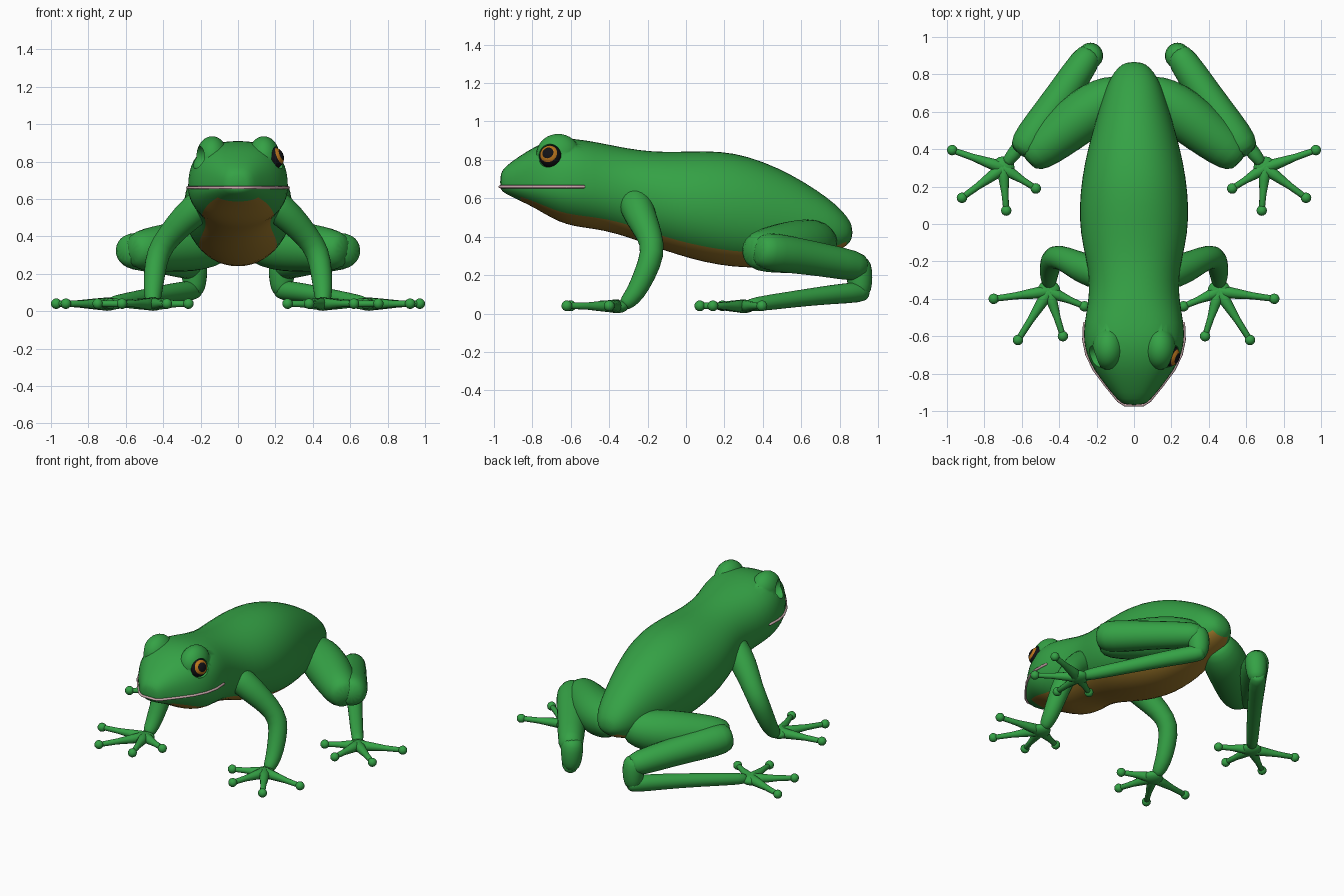
import bpy, bmesh, math
from mathutils import Vector, Matrix

if "Cube" in bpy.data.objects:
    bpy.data.objects.remove(bpy.data.objects["Cube"])


def material(name, rgb):
    m = bpy.data.materials.new(name)
    m.diffuse_color = (*rgb, 1)
    m.use_nodes = True
    m.node_tree.nodes["Principled BSDF"].inputs["Base Color"].default_value = m.diffuse_color
    return m


GREEN = material("skin_green", (0.035, 0.36, 0.06))
TAN = material("belly_tan", (0.36, 0.2, 0.025))
ORANGE = material("iris_orange", (0.5, 0.18, 0.012))
BLACK = material("pupil_black", (0.006, 0.006, 0.008))
PINK = material("lip_pink", (0.6, 0.4, 0.42))


def make(name, bm, mats, mirror=False, subdiv=0):
    bmesh.ops.recalc_face_normals(bm, faces=bm.faces)
    for f in bm.faces:
        f.smooth = True
    me = bpy.data.meshes.new(name)
    bm.to_mesh(me)
    bm.free()
    ob = bpy.data.objects.new(name, me)
    bpy.context.collection.objects.link(ob)
    for m in mats:
        me.materials.append(m)
    if mirror:
        ob.modifiers.new("mirror", 'MIRROR').use_mirror_merge = False
    if subdiv:
        s = ob.modifiers.new("smooth", 'SUBSURF')
        s.levels = s.render_levels = subdiv
    return ob


def loft(bm, rings):
    vs = [[bm.verts.new(p) for p in r] for r in rings]
    n = len(vs[0])
    for a, b in zip(vs, vs[1:]):
        for i in range(n):
            j = (i + 1) % n
            bm.faces.new((a[i], a[j], b[j], b[i]))
    bm.faces.new(vs[0])
    bm.faces.new(vs[-1])


def tube(bm, pts, sides=12, cap=0.6):
    # round limb through (x, y, z, radius) points with rounded ends
    P = [(Vector(p[:3]), p[3]) for p in pts]
    d0 = (P[0][0] - P[1][0]).normalized()
    d1 = (P[-1][0] - P[-2][0]).normalized()
    P = ([(P[0][0] + d0 * P[0][1] * cap, P[0][1] * 0.65)] + P +
         [(P[-1][0] + d1 * P[-1][1] * cap, P[-1][1] * 0.65)])
    n, rings = Vector((0.13, 0.21, 0.97)), []
    for i, (c, r) in enumerate(P):
        t = (P[min(i + 1, len(P) - 1)][0] - P[max(i - 1, 0)][0]).normalized()
        n = (n - t * n.dot(t)).normalized()
        b = t.cross(n)
        rings.append([c + (n * math.cos(a) + b * math.sin(a)) * r
                      for a in (2 * math.pi * k / sides for k in range(sides))])
    loft(bm, rings)


def ball(bm, c, r, seg=16, rot=None):
    r = (r, r, r) if isinstance(r, float) else r
    m = Matrix.Translation(c) @ (rot or Matrix()) @ Matrix.Diagonal((*r, 1))
    bmesh.ops.create_uvsphere(bm, u_segments=seg, v_segments=seg * 3 // 4, radius=1, matrix=m)


# body and head: y, half width, height of widest point, top, bottom
BODY = [(-0.968, 0.05, 0.68, 0.725, 0.645), (-0.945, 0.085, 0.67, 0.765, 0.625),
        (-0.86, 0.155, 0.665, 0.825, 0.585), (-0.78, 0.215, 0.665, 0.875, 0.545),
        (-0.70, 0.255, 0.665, 0.905, 0.495), (-0.62, 0.272, 0.665, 0.915, 0.46),
        (-0.53, 0.268, 0.66, 0.905, 0.445), (-0.42, 0.247, 0.65, 0.885, 0.43),
        (-0.30, 0.238, 0.63, 0.86, 0.395), (-0.18, 0.26, 0.60, 0.845, 0.35),
        (-0.05, 0.29, 0.57, 0.843, 0.305), (0.10, 0.295, 0.55, 0.85, 0.263),
        (0.25, 0.28, 0.535, 0.84, 0.238), (0.40, 0.25, 0.51, 0.795, 0.235),
        (0.55, 0.207, 0.48, 0.725, 0.25), (0.68, 0.168, 0.45, 0.645, 0.28),
        (0.78, 0.13, 0.435, 0.57, 0.315), (0.84, 0.085, 0.425, 0.505, 0.355),
        (0.867, 0.04, 0.42, 0.455, 0.39)]
bm = bmesh.new()
rings = []
for y, w, zc, top, bot in BODY:
    ring = []
    for k in range(24):
        a = 2 * math.pi * k / 24
        c, s = math.cos(a), math.sin(a)
        e = 0.8 if (s > 0 and y < -0.5) else 0.95
        x = math.copysign(abs(c) ** e, c) * w
        z = math.copysign(abs(s) ** e, s) * (top - zc if s > 0 else zc - bot)
        ring.append((x, y, zc + z))
    rings.append(ring)
loft(bm, rings)
for f in bm.faces:
    if len(f.verts) == 4:
        c = f.calc_center_median()
        row = min(BODY, key=lambda r: abs(r[0] - c.y))
        ang = math.atan2(abs(c.x) / row[1], (row[2] - c.z) / (row[2] - row[4]))
        if ang < math.radians(46) and -0.83 < c.y < 0.83:
            f.material_index = 1
body = make("body", bm, [GREEN, TAN], subdiv=1)

# brow bulges are merged on, then both eye sockets are hollowed out
helpers = []
for name, op, c, r in (("brow_bulges", 'UNION', (0.138, -0.665, 0.825), (0.085, 0.115, 0.11)),
                       ("socket_cutter", 'DIFFERENCE', (0.208, -0.71, 0.82), 0.062)):
    bm = bmesh.new()
    for s in (-1, 1):
        ball(bm, (s * c[0], c[1], c[2]), r, 24)
    h = make(name, bm, [GREEN])
    h.hide_render = True
    helpers.append(h)
    b = body.modifiers.new(name, 'BOOLEAN')
    b.operation, b.object, b.solver = op, h, 'EXACT'
bpy.ops.object.select_all(action='DESELECT')
body.select_set(True)
bpy.context.view_layer.objects.active = body
bpy.ops.object.convert(target='MESH')
bpy.ops.object.shade_smooth_by_angle(angle=math.radians(50))
for h in helpers:
    bpy.data.objects.remove(h)

# single eye on the +x side, coloured in rings around its axis
bm = bmesh.new()
axis, centre = Vector((0.87, -0.3, 0.36)).normalized(), Vector((0.186, -0.703, 0.817))
bmesh.ops.create_uvsphere(bm, u_segments=28, v_segments=18, radius=0.06,
                          matrix=Matrix.Translation(centre) @ axis.to_track_quat('Z', 'Y').to_matrix().to_4x4())
for f in bm.faces:
    ang = math.degrees((f.calc_center_median() - centre).angle(axis))
    f.material_index = 0 if ang < 30 or ang > 50 else 1
make("eye", bm, [BLACK, ORANGE])

# mouth line follows the widest contour of the head
bm = bmesh.new()
side = [(w * 0.99, y, 0.66) for y, w, *_ in BODY[:7]]
path = [(-x, y, z, 0.008) for x, y, z in reversed(side)] + [(x, y, z, 0.008) for x, y, z in side]
tube(bm, path, 8)
make("mouth_line", bm, [PINK])

# legs as mirrored tubes
LEGS = {
    "front_leg": [(0.17, -0.27, 0.59, 0.095), (0.28, -0.235, 0.50, 0.085),
                  (0.37, -0.185, 0.40, 0.068), (0.43, -0.17, 0.315, 0.066),
                  (0.447, -0.215, 0.2, 0.06), (0.455, -0.265, 0.10, 0.052),
                  (0.455, -0.31, 0.055, 0.042)],
    "thigh": [(0.10, 0.69, 0.37, 0.12), (0.20, 0.63, 0.355, 0.145),
              (0.32, 0.545, 0.345, 0.142), (0.43, 0.455, 0.335, 0.128),
              (0.525, 0.38, 0.325, 0.112)],
    "shank": [(0.57, 0.415, 0.325, 0.105), (0.50, 0.52, 0.31, 0.102),
              (0.37, 0.71, 0.28, 0.09), (0.25, 0.89, 0.245, 0.085)],
    "heel": [(0.235, 0.895, 0.25, 0.075), (0.232, 0.905, 0.18, 0.07),
             (0.235, 0.905, 0.12, 0.062)],
    "rear_foot_bone": [(0.235, 0.915, 0.112, 0.058), (0.35, 0.76, 0.1, 0.052),
                       (0.50, 0.56, 0.075, 0.044), (0.67, 0.34, 0.045, 0.04)],
}
for name, pts in LEGS.items():
    bm = bmesh.new()
    tube(bm, pts)
    make(name, bm, [GREEN], mirror=True, subdiv=1)

# feet: flattened palm, tapered toes, round toe pads
FEET = {
    "front_foot": ((0.455, -0.36), [(0.75, -0.40), (0.62, -0.62), (0.38, -0.60), (0.265, -0.44)]),
    "rear_foot": ((0.70, 0.30), [(0.972, 0.395), (0.92, 0.14), (0.683, 0.072), (0.525, 0.19)]),
}
for name, (palm, tips) in FEET.items():
    bm = bmesh.new()
    ball(bm, (*palm, 0.036), (0.062, 0.062, 0.034))
    for tip in tips:
        p, q = Vector((*palm, 0.038)), Vector((*tip, 0.04))
        tube(bm, [(*p, 0.036), (*p.lerp(q, 0.3), 0.028), (*p.lerp(q, 0.6), 0.019), (*q, 0.016)], 10)
        ball(bm, q, 0.028)
    make(name, bm, [GREEN], mirror=True)
